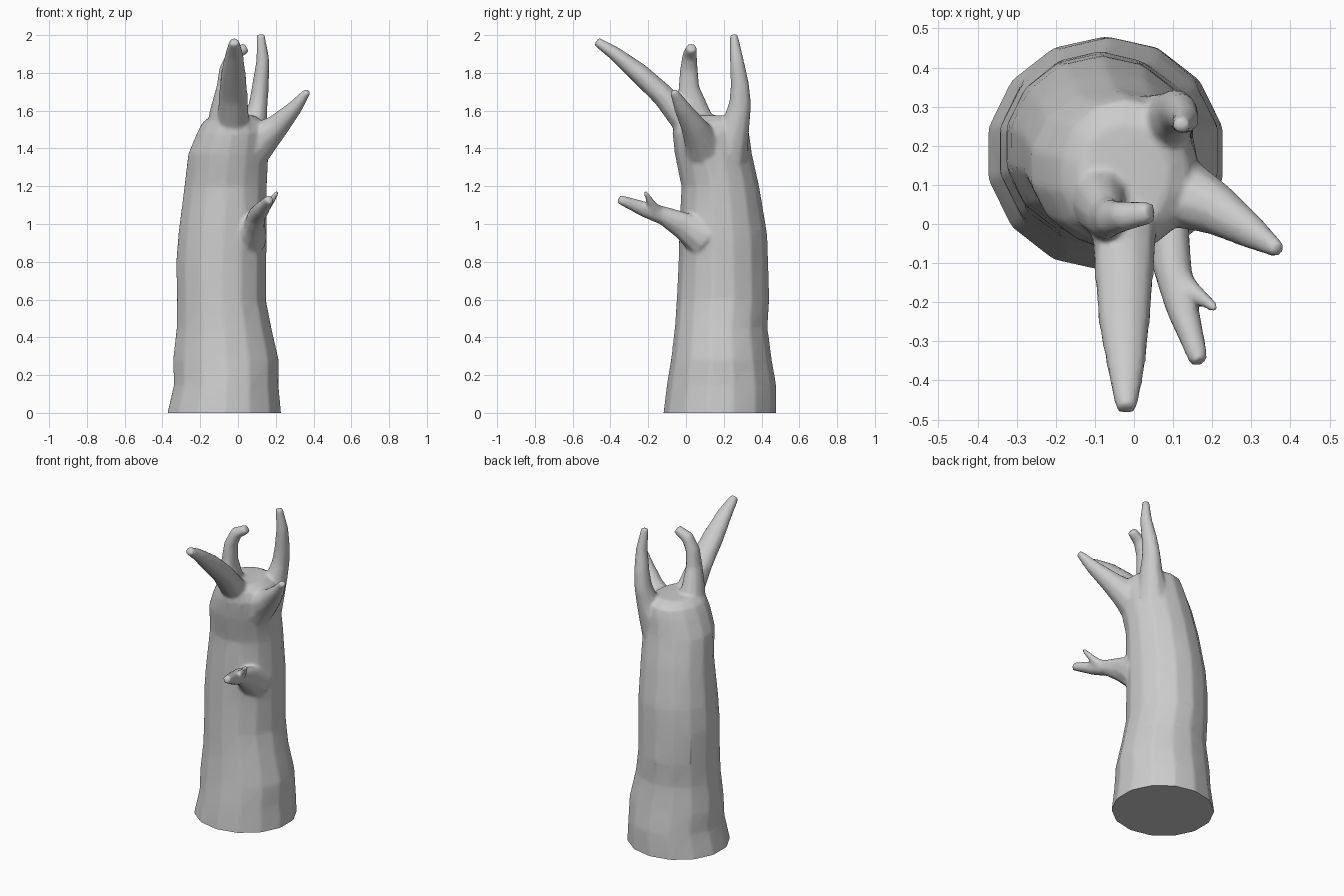
import bpy, bmesh, math
from mathutils import Vector

if "Cube" in bpy.data.objects:
    bpy.data.objects.remove(bpy.data.objects["Cube"])

bm = bmesh.new()


def loft(rings):
    """Closed skin through a list of equal-length point rings."""
    vs = [[bm.verts.new(p) for p in r] for r in rings]
    n = len(vs[0])
    for a, b in zip(vs, vs[1:]):
        for i in range(n):
            j = (i + 1) % n
            bm.faces.new((a[i], a[j], b[j], b[i]))
    bm.faces.new(vs[0][::-1])
    bm.faces.new(vs[-1])


def branch(points, n=10):
    """Tapered limb; each point is x, y, z, side radius, up radius."""
    c = [Vector(p[:3]) for p in points]
    rings = []
    for i, p in enumerate(points):
        t = (c[min(i + 1, len(c) - 1)] - c[max(i - 1, 0)]).normalized()
        s = t.cross(Vector((0, 1, 0))).normalized()
        u = t.cross(s)
        rings.append([c[i] + s * p[3] * math.cos(2 * math.pi * k / n)
                      + u * p[4] * math.sin(2 * math.pi * k / n) for k in range(n)])
    loft(rings)


# Trunk: z, left, right, front, back
trunk = [(-0.06, -.385, .235, -.125, .48), (0, -.38, .235, -.12, .48),
         (.15, -.345, .22, -.102, .478), (.28, -.35, .222, -.08, .455),
         (.45, -.33, .182, -.06, .432), (.6, -.328, .153, -.05, .442),
         (.8, -.332, .155, -.04, .436), (.95, -.32, .157, -.037, .43),
         (1.2, -.288, .157, -.025, .388), (1.37, -.268, .165, -.06, .35),
         (1.48, -.222, .165, -.072, .335), (1.54, -.19, .14, -.06, .32),
         (1.575, -.14, .09, -.02, .26)]
loft([[Vector(((l + r) / 2 + (r - l) / 2 * math.cos(2 * math.pi * (k + .5) / 14),
               (f + b) / 2 + (b - f) / 2 * math.sin(2 * math.pi * (k + .5) / 14), z))
       for k in range(14)] for z, l, r, f, b in trunk])

# Front limb
branch([(-.03, .06, 1.42, .10, .10), (-.025, -.01, 1.55, .085, .075),
        (-.025, -.12, 1.68, .077, .062), (-.025, -.25, 1.80, .067, .055),
        (-.02, -.38, 1.905, .047, .038), (-.02, -.475, 1.967, .028, .025)])
# Left limb, hooked at the top
branch([(-.08, .08, 1.45, .10, .11), (-.085, .045, 1.6, .065, .08),
        (-.07, .015, 1.72, .045, .058), (-.06, .015, 1.82, .04, .048),
        (-.025, .02, 1.895, .038, .04), (.045, .03, 1.935, .028, .03)])
# Back limb
branch([(.04, .22, 1.36, .11, .11), (.09, .265, 1.53, .065, .075),
        (.108, .287, 1.64, .05, .06), (.12, .285, 1.74, .045, .05),
        (.132, .268, 1.87, .035, .038), (.12, .252, 2.005, .022, .022)])
# Right limb
branch([(.03, .11, 1.37, .13, .13), (.13, .075, 1.455, .095, .09),
        (.215, .035, 1.525, .063, .067), (.3, -.02, 1.615, .041, .045),
        (.37, -.067, 1.705, .02, .022)])
# Low side branch and its twig
branch([(.05, .09, .93, .11, .11), (.085, -.02, .995, .055, .075),
        (.1, -.12, 1.045, .05, .05), (.125, -.22, 1.078, .043, .042),
        (.168, -.355, 1.132, .025, .025)])
branch([(.12, -.15, 1.06, .035, .035), (.165, -.185, 1.11, .023, .023),
        (.21, -.217, 1.172, .013, .013)])

bmesh.ops.recalc_face_normals(bm, faces=bm.faces)
me = bpy.data.meshes.new("tree_stump")
bm.to_mesh(me)
ob = bpy.data.objects.new("tree_stump", me)
bpy.context.collection.objects.link(ob)

# Fuse the limbs into one smooth skin
m = ob.modifiers.new("fuse", 'REMESH')
m.mode = 'VOXEL'
m.voxel_size = .01
m = ob.modifiers.new("soften", 'SMOOTH')
m.factor, m.iterations = .5, 8
m = ob.modifiers.new("reduce", 'DECIMATE')
m.ratio = .1
dg = bpy.context.evaluated_depsgraph_get()
fused = bpy.data.meshes.new_from_object(ob.evaluated_get(dg))
ob.modifiers.clear()

# Flat base cut at the ground
bm.clear()
bm.from_mesh(fused)
bmesh.ops.bisect_plane(bm, geom=bm.verts[:] + bm.edges[:] + bm.faces[:],
                       plane_co=(0, 0, 0), plane_no=(0, 0, 1), clear_inner=True)
bmesh.ops.holes_fill(bm, edges=[e for e in bm.edges if e.is_boundary], sides=0)
bm.to_mesh(me)
bm.free()
bpy.context.view_layer.objects.active = ob
ob.select_set(True)
bpy.ops.object.shade_smooth_by_angle(angle=math.radians(60))
